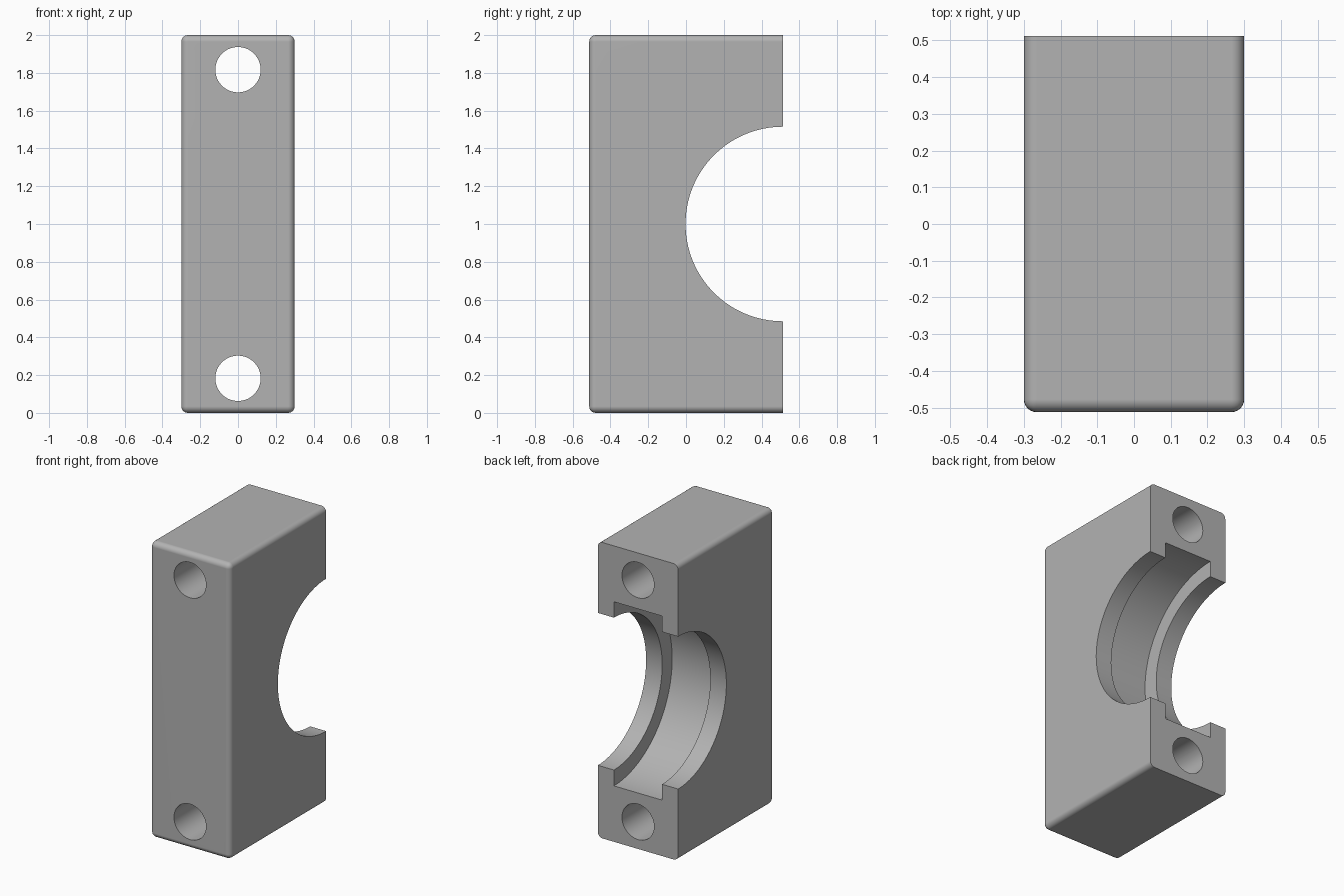
import bpy
import bmesh
from math import pi, radians
from mathutils import Matrix, Vector

WIDTH, DEPTH, HEIGHT = 0.6, 1.025, 2.0
BACK = DEPTH / 2
MID = HEIGHT / 2

cube = bpy.data.objects.get("Cube")
if cube:
    bpy.data.objects.remove(cube, do_unlink=True)

# Single grey material
grey = bpy.data.materials.new("plain_grey")
grey.use_nodes = True
colour = (0.45, 0.45, 0.45, 1)
grey.diffuse_color = colour
grey.node_tree.nodes["Principled BSDF"].inputs["Base Color"].default_value = colour


def make_object(name, bm):
    mesh = bpy.data.meshes.new(name)
    bm.to_mesh(mesh)
    bm.free()
    obj = bpy.data.objects.new(name, mesh)
    bpy.context.collection.objects.link(obj)
    return obj


def cylinder(name, radius, length, axis, location, sides):
    bm = bmesh.new()
    turn = Matrix.Rotation(pi / 2, 4, "Y" if axis == "x" else "X")
    bmesh.ops.create_cone(bm, cap_ends=True, segments=sides, radius1=radius,
                          radius2=radius, depth=length,
                          matrix=Matrix.Translation(location) @ turn)
    return make_object(name, bm)


# Block, rounded on every edge except those of the flat back
bm = bmesh.new()
bmesh.ops.create_cube(bm, size=1, matrix=Matrix.Translation((0, 0, MID))
                      @ Matrix.Diagonal((WIDTH, DEPTH, HEIGHT, 1)))
rounded = [e for e in bm.edges if any(v.co.y < 0 for v in e.verts)]
bmesh.ops.bevel(bm, geom=rounded, offset=0.035, offset_type="OFFSET",
                segments=6, profile=0.5, affect="EDGES", clamp_overlap=True)
block = make_object("bearing_block_half", bm)
block.data.materials.append(grey)

# Half-round seat, wider inner groove and two bolt holes
centre = Vector((0, BACK, MID))
cutters = [
    cylinder("seat_cutter", 0.515, 1.0, "x", centre, 128),
    cylinder("groove_cutter", 0.622, 0.36, "x", centre, 128),
]
for side, word in ((-1, "lower"), (1, "upper")):
    cutters.append(cylinder(word + "_bolt_hole_cutter", 0.12, 2.0, "y",
                            (0, 0, MID + side * 0.817), 64))
for cutter in cutters:
    cutter.hide_render = True
    mod = block.modifiers.new(cutter.name, "BOOLEAN")
    mod.operation = "DIFFERENCE"
    mod.solver = "EXACT"
    mod.object = cutter

# Bake the cuts and remove the cutters
graph = bpy.context.evaluated_depsgraph_get()
block.data = bpy.data.meshes.new_from_object(block.evaluated_get(graph))
block.modifiers.clear()
for cutter in cutters:
    bpy.data.objects.remove(cutter, do_unlink=True)

# Smooth curved faces, crisp cut edges
for obj in bpy.context.selected_objects:
    obj.select_set(False)
block.select_set(True)
bpy.context.view_layer.objects.active = block
bpy.ops.object.shade_smooth_by_angle(angle=radians(30))
weighted = block.modifiers.new("clean_shading", "WEIGHTED_NORMAL")
weighted.keep_sharp = True
